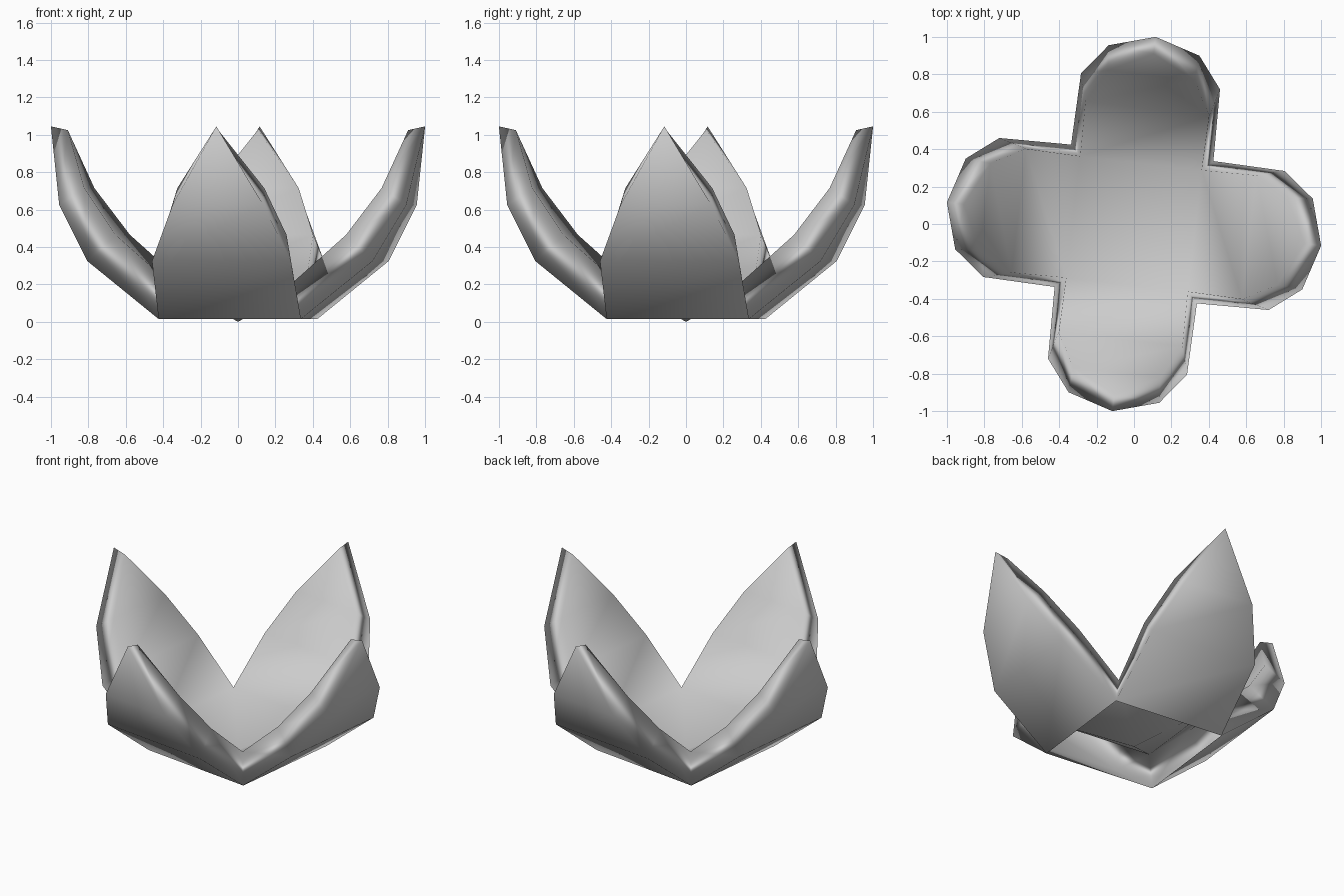
import bpy, bmesh, math
from mathutils import Matrix, Vector

cube = bpy.data.objects.get("Cube")
if cube:
    bpy.data.objects.remove(cube, do_unlink=True)

TURN = math.radians(-6.6)

grey = bpy.data.materials.new("pale_grey")
grey.use_nodes = True
colour = (0.6, 0.6, 0.6, 1)
grey.diffuse_color = colour
grey.node_tree.nodes["Principled BSDF"].inputs["Base Color"].default_value = colour

# Petal rows: half width, distance from the middle, height
INNER = [(0, 0, 0), (0.327, 0.327, 0.205), (0.333, 0.62, 0.465),
         (0.234, 0.80, 0.715), (0, 0.916, 1.025)]
OUTER = [(0.383, 0.383, 0.015), (0.374, 0.768, 0.325), (0.244, 0.934, 0.625),
         (0, 1.007, 1.045)]


def add_petal(bm, rot):
    def row(skin, side):
        return [bm.verts.new(rot @ Vector((side * w, d, z))) for w, d, z in skin]

    def strip(a, b):
        # Join two edge lines with a ladder of faces
        for i in range(len(a) - 1):
            bm.faces.new((a[i], b[i], b[i + 1], a[i + 1]))

    in_l, in_r = row(INNER, -1), row(INNER, 1)
    out_l, out_r = row(OUTER, -1), row(OUTER, 1)
    strip(in_l, in_r)          # inside skin, running down to the middle of the floor
    strip(out_r, out_l)        # outside skin
    strip(in_r[1:], out_r)     # rims
    strip(out_l, in_l[1:])


# Bowl of four hollow petals whose floor dips to a point, open underneath
bm = bmesh.new()
for k in range(4):
    add_petal(bm, Matrix.Rotation(TURN + k * math.pi / 2, 3, "Z"))
bmesh.ops.remove_doubles(bm, verts=bm.verts, dist=0.001)
for face in bm.faces:
    face.smooth = True
mesh = bpy.data.meshes.new("petal_bowl")
bm.to_mesh(mesh)
bm.free()
mesh.materials.append(grey)
bowl = bpy.data.objects.new("petal_bowl", mesh)
bpy.context.collection.objects.link(bowl)

# Let the broad faces lead the soft shading
soft = bowl.modifiers.new("soft_shading", "WEIGHTED_NORMAL")
soft.weight = 50
